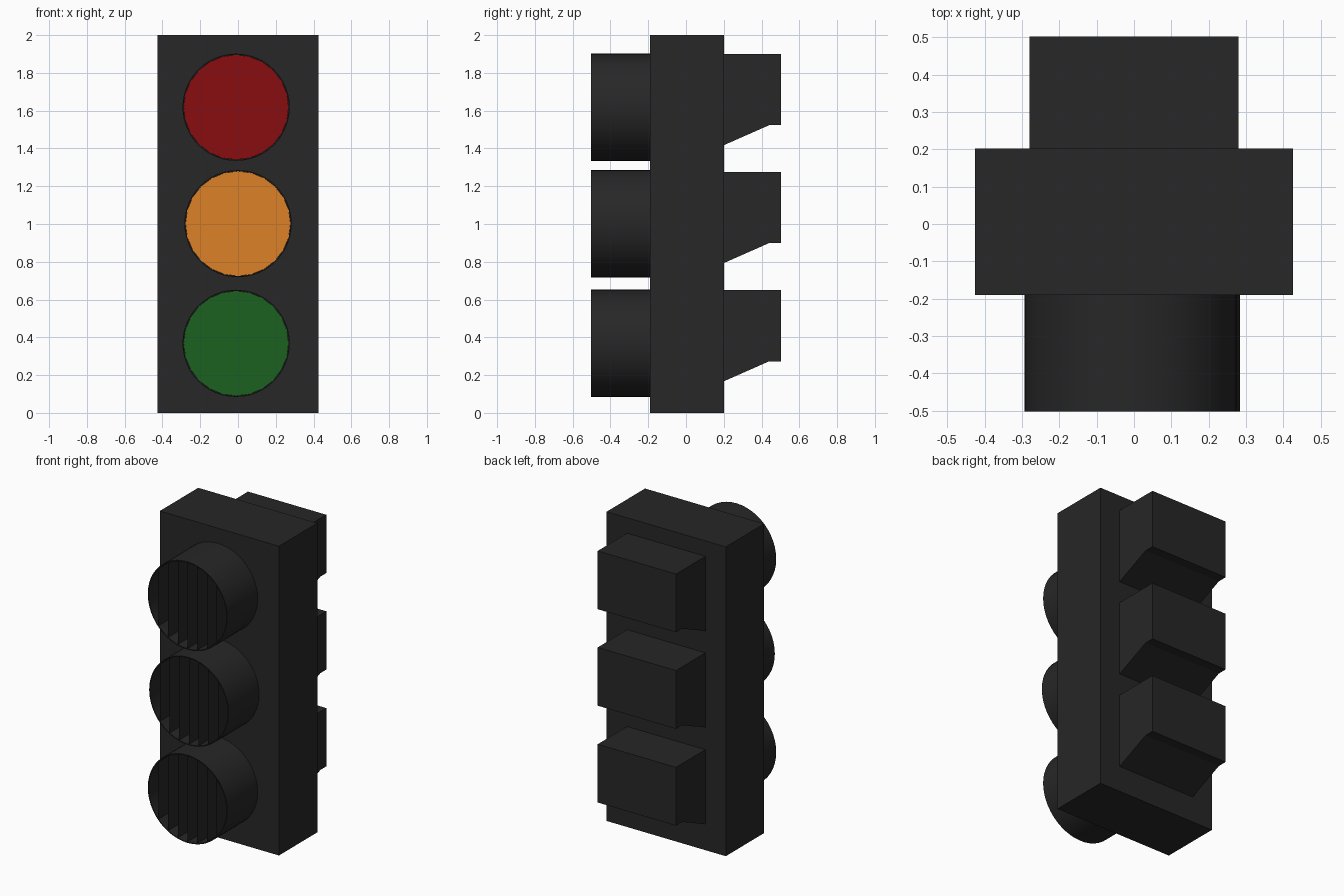
import bpy, bmesh, math

if "Cube" in bpy.data.objects:
    bpy.data.objects.remove(bpy.data.objects["Cube"])

FRONT, BACK = -0.502, 0.502
BODY_FRONT, BODY_BACK = -0.19, 0.202
OUTER, INNER = 0.284, 0.278


def material(name, color):
    mat = bpy.data.materials.new(name)
    mat.diffuse_color = (*color, 1)
    mat.use_nodes = True
    mat.node_tree.nodes["Principled BSDF"].inputs["Base Color"].default_value = mat.diffuse_color
    return mat


def make(name, verts, faces, mat):
    mesh = bpy.data.meshes.new(name)
    mesh.from_pydata(verts, [], faces)
    mesh.materials.append(mat)
    obj = bpy.data.objects.new(name, mesh)
    bpy.context.collection.objects.link(obj)
    return obj


def fix_normals(obj):
    bm = bmesh.new()
    bm.from_mesh(obj.data)
    bmesh.ops.recalc_face_normals(bm, faces=bm.faces)
    bm.to_mesh(obj.data)
    bm.free()


def prism(name, profile, half_width, mat):
    """Extrude a (y, z) profile symmetrically along x."""
    n = len(profile)
    verts = [(x, y, z) for x in (-half_width, half_width) for y, z in profile]
    faces = [tuple(range(n)), tuple(range(n, 2 * n))]
    faces += [(i, (i + 1) % n, n + (i + 1) % n, n + i) for i in range(n)]
    fix_normals(make(name, verts, faces, mat))


def circle(x, y, z, r, n):
    return [(x + r * math.cos(2 * math.pi * i / n), y,
             z + r * math.sin(2 * math.pi * i / n)) for i in range(n)]


def visor(name, x, z, mat, n=48):
    """Thin open tube pointing forward."""
    rings = [(OUTER, BODY_FRONT), (OUTER, FRONT), (INNER, FRONT), (INNER, BODY_FRONT)]
    verts = [v for r, y in rings for v in circle(x, y, z, r, n)]
    faces = [(k * n + i, k * n + (i + 1) % n,
              (k + 1) % 4 * n + (i + 1) % n, (k + 1) % 4 * n + i)
             for k in range(4) for i in range(n)]
    obj = make(name, verts, faces, mat)
    fix_normals(obj)
    bpy.ops.object.select_all(action='DESELECT')
    obj.select_set(True)
    bpy.context.view_layer.objects.active = obj
    bpy.ops.object.shade_smooth_by_angle(angle=math.radians(30))


def louvers(name, x, z, mat):
    """Paper-thin upright slats across the tube opening."""
    verts, faces = [], []
    for k in range(-3, 4):
        dx = 0.069 * k
        h = math.sqrt(INNER ** 2 - dx ** 2)
        b = len(verts)
        verts += [(x + dx, FRONT, z - h), (x + dx, BODY_FRONT, z - h),
                  (x + dx, BODY_FRONT, z + h), (x + dx, FRONT, z + h)]
        faces.append((b, b + 1, b + 2, b + 3))
    make(name, verts, faces, mat)


black = material("housing_black", (0.02, 0.02, 0.02))

# Main housing
prism("housing", [(BODY_FRONT, 0), (BODY_BACK, 0), (BODY_BACK, 2), (BODY_FRONT, 2)], 0.426, black)

# Three signals: tube, slats, coloured lens and rear casing
signals = [("red", -0.01, 1.618, 1.90, (0.25, 0.004, 0.005)),
           ("amber", 0.0, 1.002, 1.276, (0.72, 0.22, 0.02)),
           ("green", -0.01, 0.368, 0.65, (0.012, 0.12, 0.014))]
for label, x, z, top, color in signals:
    visor(label + "_visor", x, z, black)
    louvers(label + "_louvers", x, z, black)
    make(label + "_lens", circle(x, BODY_FRONT - 0.01, z, INNER, 24),
         [tuple(range(24))], material(label + "_light", color))
    prism(label + "_rear_casing",
          [(BODY_BACK, top), (BACK, top), (BACK, top - 0.377),
           (0.44, top - 0.377), (BODY_BACK, top - 0.482)], 0.28, black)
